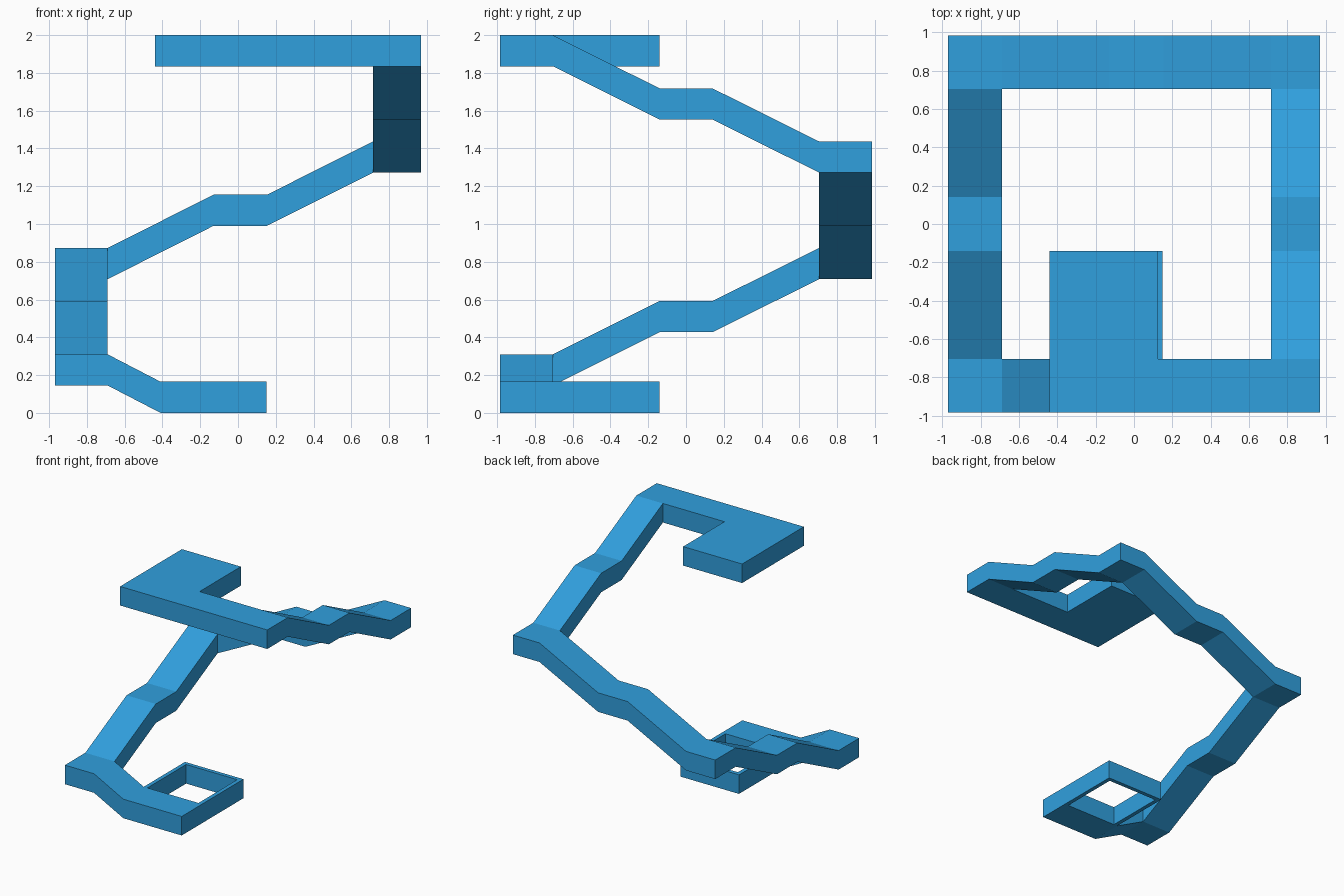
import bpy, bmesh, math

if "Cube" in bpy.data.objects:
    bpy.data.objects.remove(bpy.data.objects["Cube"])

T = 0.165                       # slab thickness
XL, XR, Y = 0.97, 0.97, 0.985   # outer plan limits
IL, IR, IY = -0.69, 0.715, 0.705  # inner edges: left, right, front/back

blue = bpy.data.materials.new("blue")
blue.diffuse_color = (0.03, 0.35, 0.73, 1)
blue.use_nodes = True
blue.node_tree.nodes["Principled BSDF"].inputs["Base Color"].default_value = blue.diffuse_color


def ribbon(name, sections):
    """Slab swept through (outer xy, inner xy, top z) sections."""
    bm = bmesh.new()
    rings = []
    for o, i, z in sections:
        rings.append([bm.verts.new(p) for p in (
            (*o, z), (*i, z), (*i, z - T), (*o, z - T))])
    for a, b in zip(rings, rings[1:]):
        for k in range(4):
            n = (k + 1) % 4
            bm.faces.new((a[k], a[n], b[n], b[k]))
    bm.faces.new(rings[0])
    bm.faces.new(rings[-1][::-1])
    bmesh.ops.remove_doubles(bm, verts=bm.verts[:], dist=1e-5)
    bmesh.ops.dissolve_limit(bm, angle_limit=math.radians(0.5),
                             verts=bm.verts[:], edges=bm.edges[:])
    bmesh.ops.recalc_face_normals(bm, faces=bm.faces[:])
    mesh = bpy.data.meshes.new(name)
    bm.to_mesh(mesh)
    bm.free()
    mesh.materials.append(blue)
    ob = bpy.data.objects.new(name, mesh)
    bpy.context.collection.objects.link(ob)


def along_x(outer, inner, pts):
    return [((x, outer), (x, inner), z) for x, z in pts]


def along_y(outer, inner, pts):
    return [((outer, y), (inner, y), z) for y, z in pts]


# Climbing walkway: front, left, back, right, top front, with flat corners
path = along_x(-Y, -IY, [(0.15, T), (-0.41, T), (IL, 0.31)])
path += [((-XL, -Y), (IL, -IY), 0.31)]
path += along_y(-XL, IL, [(-IY, 0.31), (-0.14, 0.592), (0.14, 0.592), (IY, 0.873)])
path += [((-XL, Y), (IL, IY), 0.873)]
path += along_x(Y, IY, [(IL, 0.873), (-0.13, 1.155), (0.153, 1.155), (IR, 1.437)])
path += [((XR, Y), (IR, IY), 1.437)]
path += along_y(XR, IR, [(IY, 1.437), (0.14, 1.718), (-0.14, 1.718), (-IY, 2.0)])
path += [((XR, -Y), (IR, -IY), 2.0)]
path += along_x(-Y, -IY, [(IR, 2.0), (-0.44, 2.0)])
ribbon("walkway", path)

# Solid landing at the top
ribbon("top_landing", along_x(-IY, -0.14, [(-0.44, 2.0), (0.125, 2.0)]))

# Thin rim around the open well at the bottom
w, x0, x1, y1 = 0.035, -0.41, 0.15, -0.14
ribbon("bottom_well_rim", [
    ((x1, -IY), (x1 - w, -IY), T),
    ((x1, y1), (x1 - w, y1 - w), T),
    ((x0, y1), (x0 + w, y1 - w), T),
    ((x0, -IY), (x0 + w, -IY), T)])
